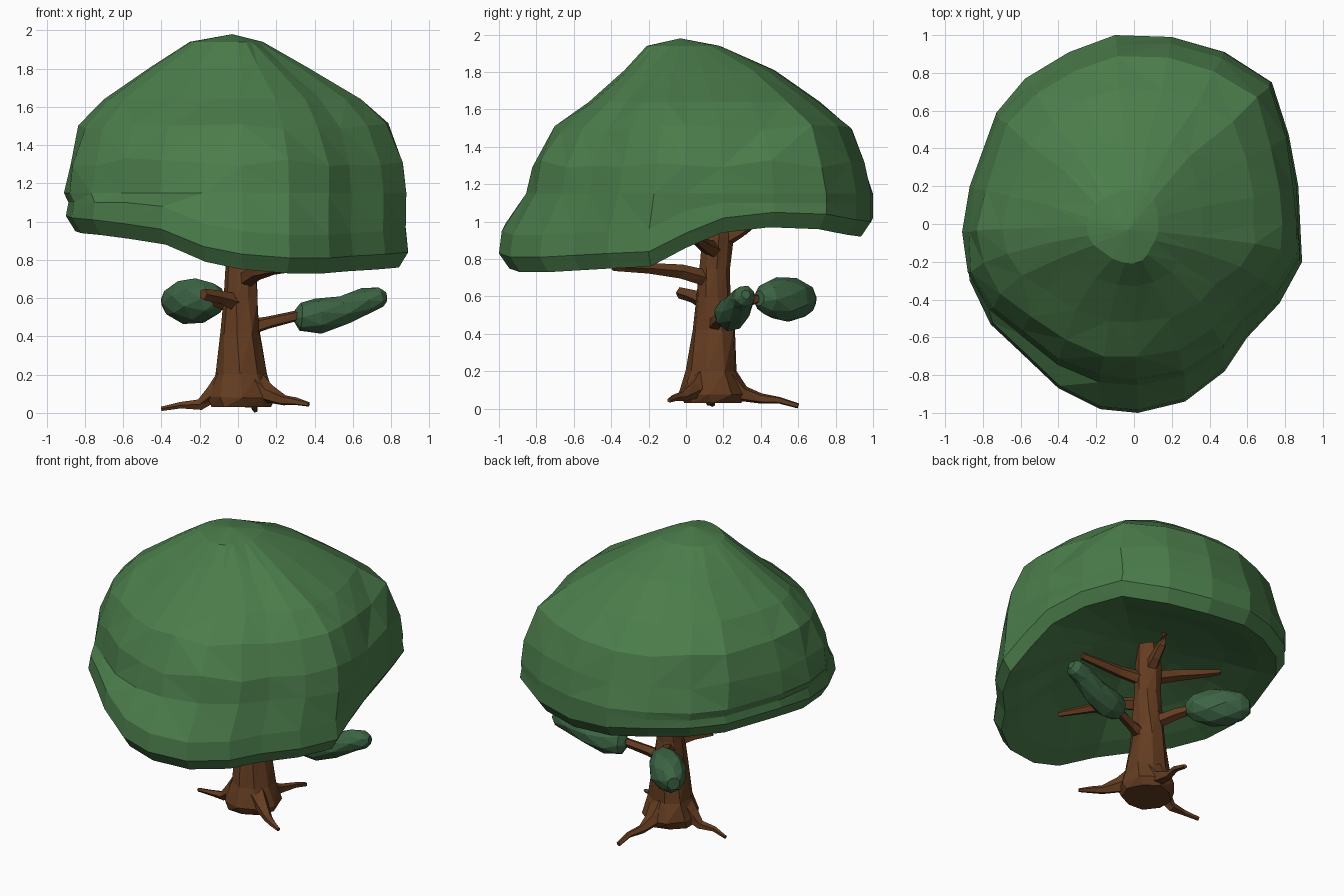
import bpy, bmesh, math, random
from mathutils import Vector

random.seed(4)


def material(name, col):
    m = bpy.data.materials.new(name)
    m.diffuse_color = (*col, 1)
    return m


LEAF = material("leaf_green", (0.07, 0.202, 0.07))
PAD = material("dark_leaf_green", (0.045, 0.127, 0.057))
BARK = material("bark_brown", (0.128, 0.046, 0.015))


def loft(name, rings, mat):
    """Skin a stack of equal-sized rings; one-point rings close the ends."""
    bm = bmesh.new()
    rows = [[bm.verts.new(p) for p in r] for r in rings]
    for a, b in zip(rows, rows[1:]):
        n = max(len(a), len(b))
        for i in range(n):
            j = (i + 1) % n
            if len(a) == 1:
                bm.faces.new((a[0], b[j], b[i]))
            elif len(b) == 1:
                bm.faces.new((a[i], a[j], b[0]))
            else:
                bm.faces.new((a[i], a[j], b[j], b[i]))
    for r in (rows[0], rows[-1]):
        if len(r) > 1:
            bm.faces.new(r)
    bmesh.ops.recalc_face_normals(bm, faces=bm.faces)
    bmesh.ops.triangulate(bm, faces=bm.faces)
    me = bpy.data.meshes.new(name)
    bm.to_mesh(me)
    bm.free()
    me.materials.append(mat)
    ob = bpy.data.objects.new(name, me)
    bpy.context.collection.objects.link(ob)
    return ob


def tube(name, pts, mat, sides=6, wobble=0.1, squash=1.0, twist=0.0):
    """Faceted limb through (x, y, z, radius) points."""
    c = [Vector(p[:3]) for p in pts]
    rings = []
    for k, p in enumerate(pts):
        d = (c[min(k + 1, len(c) - 1)] - c[max(k - 1, 0)]).normalized()
        u = d.cross(Vector((0, 0, 1)) if abs(d.z) < 0.8 else Vector((0, 1, 0))).normalized()
        v = u.cross(d)
        ring = []
        for i in range(sides):
            a = 2 * math.pi * (i + 0.5 + twist * k) / sides
            r = p[3] * (1 + random.uniform(-wobble, wobble))
            ring.append(c[k] + u * math.cos(a) * r + v * math.sin(a) * r * squash)
        rings.append(ring)
    return loft(name, rings, mat)


# Canopy: widest outline (x, y) with the height of the lower rim
outline = [(.88, 0, .86), (.87, .2, .94), (.82, .47, .97), (.73, .75, .96), (.48, .91, .93),
           (.2, .99, .92), (-.1, 1, .94), (-.34, .91, .96), (-.57, .77, .97), (-.72, .59, .97),
           (-.86, .2, .97), (-.9, -.05, .95), (-.87, -.3, .94), (-.76, -.53, .93), (-.6, -.68, .91),
           (-.4, -.87, .88), (-.18, -.98, .79), (.02, -1, .75), (.27, -.94, .73), (.48, -.78, .73),
           (.6, -.6, .74), (.77, -.42, .75), (.89, -.2, .76)]
# Upper levels: z, then reach to left, right, front, back
levels = [(1.15, .9, .88, .855, 1.0), (1.31, .875, .87, .82, .955), (1.5, .82, .785, .71, .885),
          (1.64, .69, .645, .525, .72), (1.81, .45, .36, .33, .47), (1.94, .25, .13, .21, .18)]


def under(scale, lift):
    """Rings of the hollow underside, blended up towards the middle."""
    return [(x * scale, y * scale, z + (1.14 - z) * lift) for x, y, z in outline]


canopy = [[(0, 0.05, 1.15)], under(.3, .88), under(.6, .52), under(.82, .16), under(.945, 0),
          [(x, y, z + .08) for x, y, z in outline],
          [(x * .985, y * .985 if y < 0 else y, min(z + .2, 1.1)) for x, y, z in outline]]
for z, l, r, f, b in levels:
    j = 0.012 * r
    canopy.append([(x / .89 * (r if x > 0 else l) + random.uniform(-j, j) * (z > 1.2),
                    y * (b if y > 0 else f) + random.uniform(-j, j) * (z > 1.2),
                    z + random.uniform(-j, j) * 2 * (1.2 < z < 1.6)) for x, y, _ in outline])
canopy.append([(-.03, -.03, 1.98)])
loft("canopy", canopy, LEAF)

# Trunk with flared foot
tube("trunk", [(.01, .14, .03, .155), (.01, .14, .08, .175), (.015, .14, .2, .14),
               (.01, .15, .42, .11), (.015, .145, .6, .092), (.02, .15, .75, .082),
               (.025, .17, .92, .082), (.03, .17, 1.08, .065)], BARK, 9, .07, 1, .15)

# Roots
roots = {
    "root_left": [(-.04, .13, .2, .07), (-.13, .12, .1, .05), (-.2, .125, .045, .03),
                  (-.3, .12, .04, .018), (-.4, .145, .022, .012)],
    "root_right": [(.05, .1, .18, .08), (.15, .04, .1, .05), (.24, -.02, .065, .03),
                   (.3, -.06, .06, .02), (.37, -.09, .045, .012)],
    "root_back": [(.02, .2, .18, .08), (.04, .3, .08, .05), (.05, .4, .055, .028),
                  (.08, .5, .045, .02), (.09, .6, .015, .015)],
}
for name, pts in roots.items():
    tube(name, pts, BARK, 5)

# Branches
branches = {
    "branch_right_low": [(.04, .15, .44, .045), (.16, .17, .475, .034), (.34, .22, .515, .028)],
    "branch_back_left": [(0, .18, .54, .045), (-.08, .32, .58, .036), (-.16, .44, .6, .025)],
    "branch_stub": [(0, .11, .57, .05), (-.09, .04, .6, .038), (-.18, -.03, .62, .034)],
    "branch_front": [(.03, .13, .69, .05), (.1, -.03, .735, .038), (.18, -.2, .75, .03),
                     (.28, -.39, .755, .018)],
    "branch_upper_left": [(.02, .17, .86, .045), (-.15, .23, .92, .036), (-.29, .3, .95, .03),
                          (-.4, .35, .98, .018)],
    "branch_upper_right": [(.03, .16, .84, .05), (.2, .1, .87, .036), (.46, .05, .91, .024)],
    "branch_top": [(.03, .19, .9, .045), (.06, .29, .95, .035), (.07, .35, 1.0, .03),
                   (.07, .38, 1.07, .02)],
}
for name, pts in branches.items():
    tube(name, pts, BARK, 5)

# Small leaf clumps on the low branches
tube("leaf_clump_right", [(.295, .22, .51, .03), (.325, .225, .505, .075), (.42, .24, .505, .093),
                          (.55, .27, .535, .078), (.67, .3, .585, .068), (.745, .315, .605, .056),
                          (.775, .32, .61, .025)], PAD, 8, .06, 1, .4)
tube("leaf_clump_left", [(-.095, .39, .59, .04), (-.13, .425, .59, .085), (-.2, .5, .585, .113),
                         (-.27, .57, .585, .113), (-.34, .635, .58, .085), (-.375, .67, .58, .04)],
     PAD, 8, .05, 1.05, .4)
